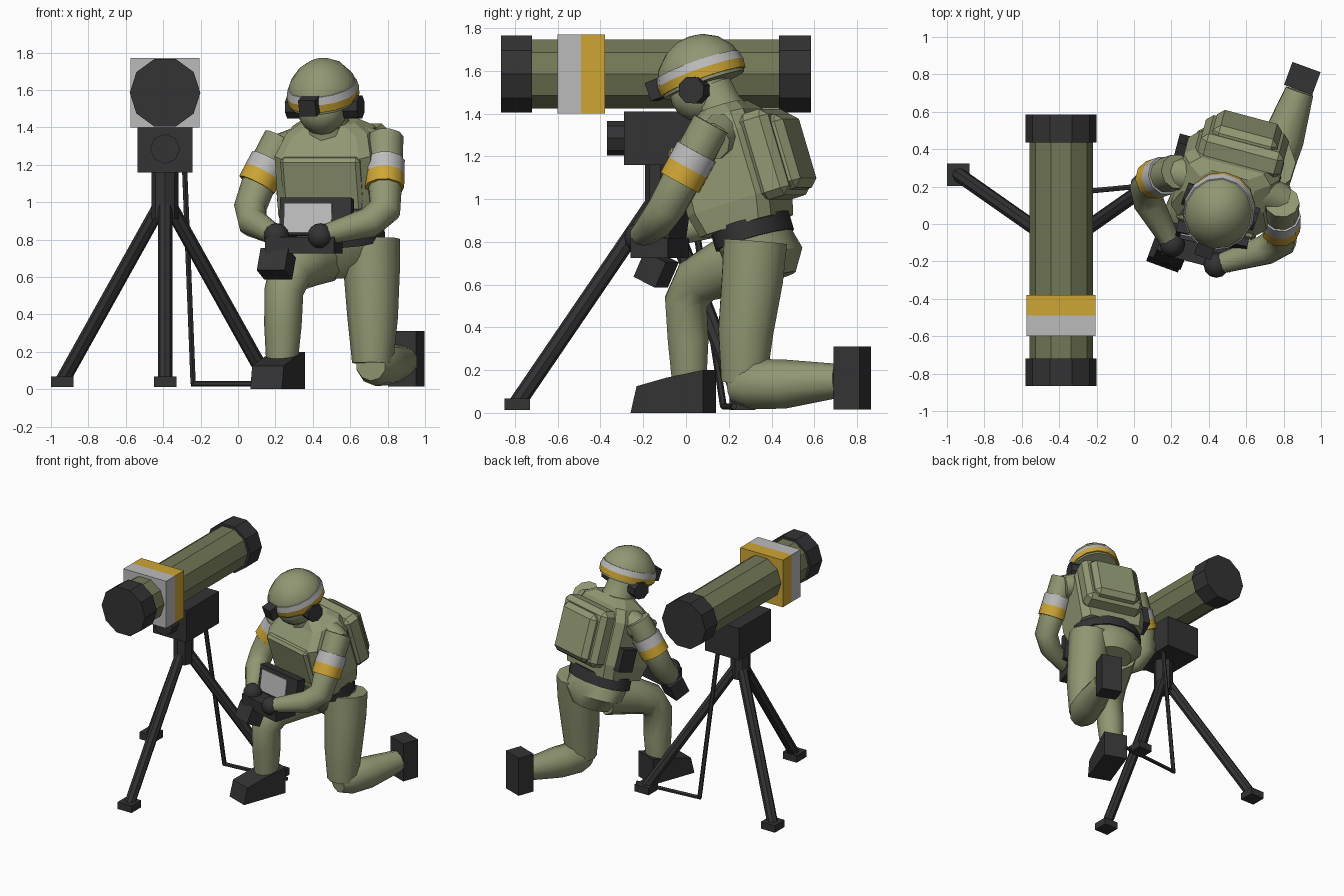
import bpy, bmesh
from math import cos, sin, pi, radians
from mathutils import Vector, Matrix

if "Cube" in bpy.data.objects:
    bpy.data.objects.remove(bpy.data.objects["Cube"])

def material(name, r, g, b):
    m = bpy.data.materials.new(name)
    m.diffuse_color = (r, g, b, 1)
    m.use_nodes = True
    m.node_tree.nodes["Principled BSDF"].inputs["Base Color"].default_value = m.diffuse_color
    return m

CLOTH = material("cloth", .28, .31, .17)
OLIVE = material("tube_olive", .17, .19, .095)
DARK = material("dark", .033, .033, .035)
GOLD = material("gold", .62, .38, .035)
PALE = material("pale", .50, .50, .50)
I = Matrix.Identity(4)

def frame(loc, yaw=0, tilt=0):
    return (Matrix.Translation(loc) @ Matrix.Rotation(radians(yaw), 4, 'Z')
            @ Matrix.Rotation(radians(tilt), 4, 'X'))

def finish(name, bm, mat, M=I, smooth=0):
    bm.transform(M)
    bmesh.ops.recalc_face_normals(bm, faces=bm.faces[:])
    me = bpy.data.meshes.new(name)
    bm.to_mesh(me)
    bm.free()
    me.materials.append(mat)
    ob = bpy.data.objects.new(name, me)
    bpy.context.collection.objects.link(ob)
    if smooth:
        bpy.ops.object.select_all(action='DESELECT')
        ob.select_set(True)
        bpy.context.view_layer.objects.active = ob
        bpy.ops.object.shade_smooth_by_angle(angle=radians(smooth))
    return ob

def skin(name, rings, mat, M=I, smooth=0):
    """Capped surface through rings of points."""
    bm = bmesh.new()
    vs = [[bm.verts.new(p) for p in r] for r in rings]
    n = len(vs[0])
    for a, b in zip(vs, vs[1:]):
        for i in range(n):
            j = (i + 1) % n
            bm.faces.new((a[i], a[j], b[j], b[i]))
    bm.faces.new(vs[0][::-1])
    bm.faces.new(vs[-1])
    return finish(name, bm, mat, M, smooth)

def limb(name, pts, radii, mat, n=10, smooth=42):
    """Round tube along a path with a radius at each point."""
    pts = [Vector(p) for p in pts]
    rings, q, prev = [], None, Vector((0, 0, 1))
    for i, p in enumerate(pts):
        a, b = pts[max(i - 1, 0)], pts[min(i + 1, len(pts) - 1)]
        t = ((p - a).normalized() + (b - p).normalized()).normalized()
        d = prev.rotation_difference(t)
        q = d @ q if q else d
        prev = t
        r = radii[i]
        rings.append([p + q @ Vector((r * cos(2 * pi * k / n), r * sin(2 * pi * k / n), 0)) for k in range(n)])
    return skin(name, rings, mat, I, smooth)

def loft(name, secs, M, mat, n=12, chamfer=0, smooth=0):
    """Stack of ellipses or chamfered rectangles: (z, centre y, half x, half y)."""
    rings = []
    for z, cy, rx, ry in secs:
        if chamfer:
            c = chamfer
            o = [(rx, ry - c), (rx - c, ry), (c - rx, ry), (-rx, ry - c),
                 (-rx, c - ry), (c - rx, -ry), (rx - c, -ry), (rx, c - ry)]
        else:
            o = [(rx * cos(2 * pi * k / n), ry * sin(2 * pi * k / n)) for k in range(n)]
        rings.append([(x, cy + y, z) for x, y in o])
    return skin(name, rings, mat, M, smooth)

def box(name, loc, size, mat, M=I, bevel=0):
    bm = bmesh.new()
    bmesh.ops.create_cube(bm, size=1)
    bm.transform(Matrix.Translation(loc) @ Matrix.Diagonal((*size, 1)))
    if bevel:
        bmesh.ops.bevel(bm, geom=bm.edges[:], offset=bevel, segments=1, affect='EDGES')
    return finish(name, bm, mat, M)

def ball(name, loc, r, mat, scale=(1, 1, 1)):
    bm = bmesh.new()
    bmesh.ops.create_uvsphere(bm, u_segments=12, v_segments=8, radius=r)
    return finish(name, bm, mat, Matrix.Translation(loc) @ Matrix.Diagonal((*scale, 1)), 50)

# launcher tube with end caps and square marking bands
tx, tz = -.39, 1.585
for nm, y0, y1, r, m in [("launch_tube", -.75, .45, .17, OLIVE), ("front_cap", -.865, -.72, .189, DARK),
                         ("rear_cap", .435, .585, .189, DARK)]:
    limb(nm, [(tx, y0, tz), (tx, y1, tz)], [r, r], m, 10, 0)
box("pale_tube_band", (tx, -.545, tz), (.37, .11, .37), PALE)
box("gold_tube_band", (tx, -.435, tz), (.37, .11, .37), GOLD)

# sight box, lens and tripod
hy = -.12
box("sight_box", (tx, -.09, 1.285), (.295, .40, .25), DARK)
limb("sight_lens", [(tx, -.37, 1.285), (tx, -.28, 1.285)], [.08, .08], DARK, 8, 0)
limb("tripod_column", [(tx, hy, .91), (tx, hy, 1.17)], [.072, .072], DARK, 8, 0)
for nm, a in [("front", -90), ("right", 35), ("left", 145)]:
    dx, dy = cos(radians(a)), sin(radians(a))
    limb("tripod_leg_" + nm, [(tx + .67 * dx, hy + .67 * dy, .045), (tx + .04 * dx, hy + .04 * dy, .97)],
         [.039, .039], DARK, 8, 0)
    box("tripod_foot_" + nm, (tx + .67 * dx, hy + .67 * dy, .04), (.12, .12, .055), DARK)
limb("cable_drop", [(-.285, .0, 1.17), (-.24, .175, .03)], [.016, .016], DARK, 6, 0)
limb("cable_ground", [(-.25, .175, .03), (.27, .225, .03)], [.015, .015], DARK, 6, 0)

# torso, leaning forward and turned
B = frame((.525, .31, .85), -15, 17)
loft("vest", [(.03, -.02, .25, .18), (.14, -.02, .265, .205), (.46, -.01, .265, .195), (.55, .04, .225, .13),
              (.60, .04, .15, .09)], B, CLOTH, chamfer=.05)
box("chest_panel", (0, -.205, .32), (.44, .06, .30), CLOTH, B, .02)
loft("belt", [(-.045, 0, .268, .185), (.045, 0, .268, .185)], B, DARK, 14, smooth=40)
loft("pelvis", [(-.24, .02, .15, .12), (-.14, .02, .25, .18), (-.03, 0, .25, .172)], B, CLOTH, 14, smooth=45)
box("pack", (.03, .215, .31), (.46, .15, .42), CLOTH, B, .035)
box("pack_pocket", (.03, .29, .30), (.36, .10, .36), CLOTH, B, .035)
box("radio_pouch", (-.285, .07, .20), (.06, .13, .17), DARK, B)

# head, helmet with bands, ear cups and goggle mount
limb("neck", [(.49, .20, 1.33), (.475, .15, 1.43), (.46, .11, 1.52)], [.15, .115, .11], CLOTH)
ball("head", (.45, .07, 1.49), .13, CLOTH, (1, 1.12, 1))
H = frame((.455, .07, 1.58), -20, 20)
loft("helmet", [(-.05, 0, .18, .20), (.02, 0, .188, .21), (.085, 0, .168, .188), (.145, .005, .118, .132),
                (.178, .005, .06, .07), (.187, .005, .02, .02)], H, CLOTH, 14, smooth=45)
loft("helmet_gold_band", [(-.035, 0, .189, .212), (.008, 0, .193, .216)], H, GOLD, 14, smooth=40)
loft("helmet_pale_band", [(.008, 0, .193, .216), (.05, 0, .185, .206)], H, PALE, 14, smooth=40)
box("goggle_mount", (0, -.225, .01), (.095, .07, .09), DARK, H)
for s, nm in ((-1, "right"), (1, "left")):
    p = [H @ Vector((s * x, .0, -.075)) for x in (.12, .205)]
    limb("ear_cup_" + nm, p, [.066, .066], DARK, 8, 0)

# arms with marking bands and gloves
arms = {"left": ((.79, .12, 1.35), (.785, .0, 1.13), (.785, -.09, .96), (.70, -.14, .89), (.44, -.22, .82)),
        "right": ((.23, .28, 1.34), (.125, .245, 1.14), (.065, .20, .97), (.08, .11, .89), (.205, -.11, .82))}
for nm, (a, b, c, d, e) in arms.items():
    limb("arm_" + nm, [a, b, c, d, e], [.095, .094, .088, .082, .052], CLOTH)
    A, C = Vector(a), Vector(b)
    for k, m, t0, t1 in (("pale", PALE, .58, .92), ("gold", GOLD, .92, 1.24)):
        limb(f"arm_{k}_band_{nm}", [A.lerp(C, t0), A.lerp(C, t1)], [.105, .105], m)
    ball("glove_" + nm, e, .068, DARK)
for nm, a, b in [("left", (.60, .20, 1.33), (.80, .12, 1.27)), ("right", (.42, .25, 1.33), (.21, .27, 1.27))]:
    limb("shoulder_" + nm, [a, b], [.11, .09], CLOTH)

# control unit: screen, tray, grip
K = frame((.34, -.13, .77), -15)
box("control_tray", (.01, .01, 0), (.38, .18, .09), DARK, K)
S = frame((.42, -.06, .92), -12, -8)
box("screen_case", (0, 0, 0), (.39, .07, .20), DARK, S)
box("screen", (-.04, -.037, -.01), (.26, .012, .16), PALE, S)
box("control_grip", (0, 0, 0), (.16, .12, .13), DARK, frame((.205, -.14, .67), -22, -25))

# front leg (foot planted)
limb("front_leg", [(.235, .015, .15), (.24, .01, .34), (.245, .0, .52), (.275, .05, .615), (.36, .19, .68),
                   (.45, .33, .72)], [.085, .10, .105, .118, .14, .155], CLOTH)
prof = [(-.19, 0), (-.16, .125), (-.01, .165), (.17, .20), (.17, 0)]
skin("front_boot", [[(x, y, z) for y, z in prof] for x in (-.09, .09)], DARK, frame((.215, -.05, 0), -20))

# kneeling leg
limb("rear_thigh", [(.71, .325, .80), (.715, .31, .62), (.72, .28, .38), (.72, .27, .14)],
     [.155, .15, .135, .11], CLOTH)
limb("rear_shin", [(.71, .22, .13), (.74, .30, .135), (.80, .46, .135), (.885, .71, .15)],
     [.085, .118, .115, .08], CLOTH)
box("rear_boot", (0, 0, 0), (.16, .13, .295), DARK, frame((.90, .778, .163), -20))
